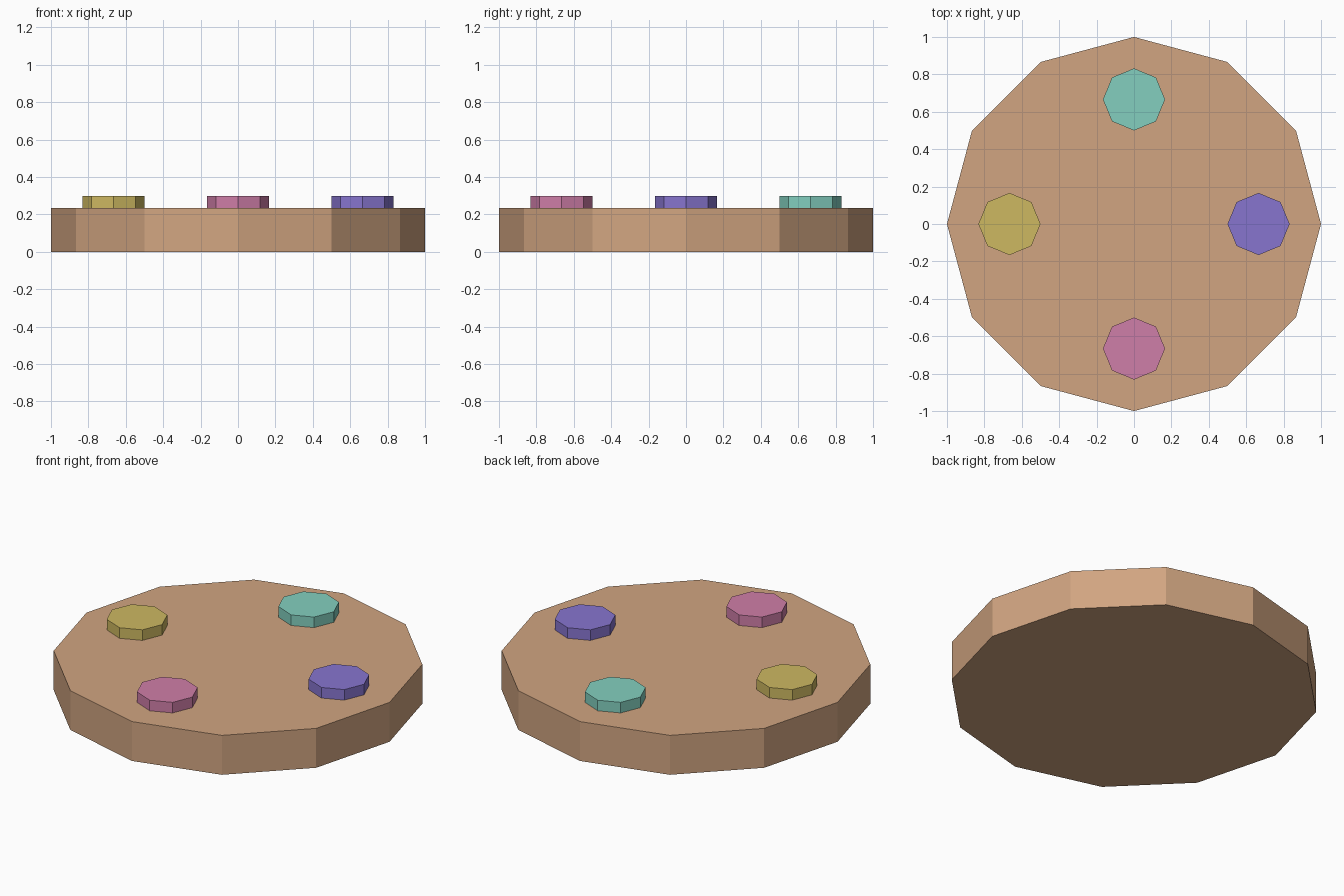
import bpy
import math

if "Cube" in bpy.data.objects:
    bpy.data.objects.remove(bpy.data.objects["Cube"])

BASE_TOP = 0.235
DISC_TOP = 0.298


def material(name, rgb):
    """Flat material from sRGB 0-255 values."""
    lin = [((c / 255 + 0.055) / 1.055) ** 2.4 for c in rgb]
    mat = bpy.data.materials.new(name)
    mat.diffuse_color = (*lin, 1.0)
    mat.use_nodes = True
    mat.node_tree.nodes["Principled BSDF"].inputs["Base Color"].default_value = mat.diffuse_color
    return mat


def prism(name, sides, radius, centre, z0, z1, mat):
    """Flat-shaded prism with corners on the x and y axes."""
    bpy.ops.mesh.primitive_cylinder_add(
        vertices=sides, radius=radius, depth=z1 - z0,
        location=(centre[0], centre[1], (z0 + z1) / 2))
    obj = bpy.context.object
    obj.name = name
    obj.data.name = name
    obj.data.materials.append(mat)
    return obj


# Twelve-sided round board
prism("round_board", 12, 1.0, (0, 0), 0.0, BASE_TOP,
      material("tan", (209, 165, 129)))

# Four eight-sided buttons, one on each side
buttons = [
    ("right_button", "violet", (135, 117, 207)),
    ("back_button", "teal", (131, 207, 191)),
    ("left_button", "mustard", (205, 184, 97)),
    ("front_button", "pink", (207, 126, 168)),
]
for i, (name, colour, rgb) in enumerate(buttons):
    a = i * math.pi / 2
    prism(name, 8, 0.166, (0.666 * math.cos(a), 0.666 * math.sin(a)),
          BASE_TOP, DISC_TOP, material(colour, rgb))
